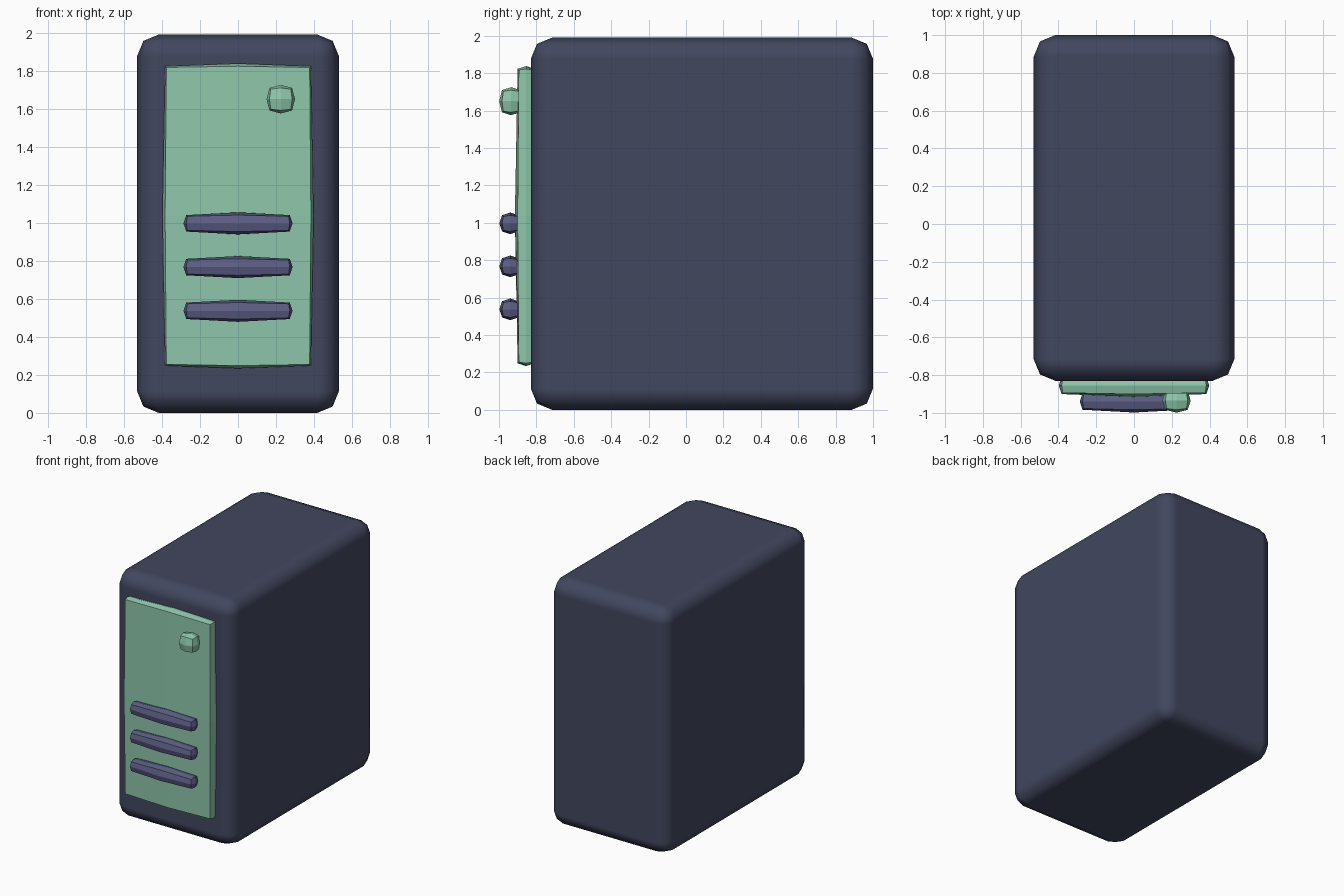
import bpy, bmesh
from mathutils import Vector

if "Cube" in bpy.data.objects:
    bpy.data.objects.remove(bpy.data.objects["Cube"])


def material(name, rgb):
    """Flat material from 0-255 display values, converted to linear."""
    lin = [((c / 255 + 0.055) / 1.055) ** 2.4 for c in rgb]
    m = bpy.data.materials.new(name)
    m.diffuse_color = (*lin, 1)
    m.use_nodes = True
    m.node_tree.nodes["Principled BSDF"].inputs["Base Color"].default_value = m.diffuse_color
    return m


NAVY = material("dark navy", (66, 71, 95))
GREEN = material("sage green", (142, 199, 171))
PURPLE = material("dusty purple", (92, 94, 132))


def make_object(name, bm, mat):
    mesh = bpy.data.meshes.new(name)
    bm.to_mesh(mesh)
    bm.free()
    mesh.materials.append(mat)
    ob = bpy.data.objects.new(name, mesh)
    bpy.context.collection.objects.link(ob)
    return ob


def pillow_box(name, center, half, radius, mat):
    """Coarse rounded box: each cube face has 2x2 quads, rounded at the rim."""
    bm = bmesh.new()
    bmesh.ops.create_cube(bm, size=2)
    bmesh.ops.subdivide_edges(bm, edges=bm.edges[:], cuts=1, use_grid_fill=True)
    half = Vector(half)
    for v in bm.verts:
        grid = Vector([round(c) for c in v.co])
        core = Vector([g * (h - radius) for g, h in zip(grid, half)])
        v.co = Vector(center) + core + grid.normalized() * radius
    return make_object(name, bm, mat)


# Case: large box with rounded, smooth edges
bm = bmesh.new()
bmesh.ops.create_cube(bm, size=1)
for v in bm.verts:
    v.co = Vector((v.co.x * 1.062, v.co.y * 1.83 + 0.085, (v.co.z + 0.5) * 1.99))
case = make_object("case", bm, NAVY)
for p in case.data.polygons:
    p.use_smooth = True
bevel = case.modifiers.new("rounded edges", "BEVEL")
bevel.width = 0.114
bevel.segments = 2
bevel.harden_normals = True

# Front panel
pillow_box("front_panel", (0, -0.855, 1.036), (0.398, 0.06, 0.802), 0.05, GREEN)

# Power button
pillow_box("power_button", (0.225, -0.935, 1.65), (0.075, 0.064, 0.075), 0.053, GREEN)

# Vent bars
for i in range(3):
    pillow_box(f"vent_bar_{i + 1}", (0, -0.94, 0.997 - 0.23 * i),
               (0.287, 0.058, 0.058), 0.05, PURPLE)
